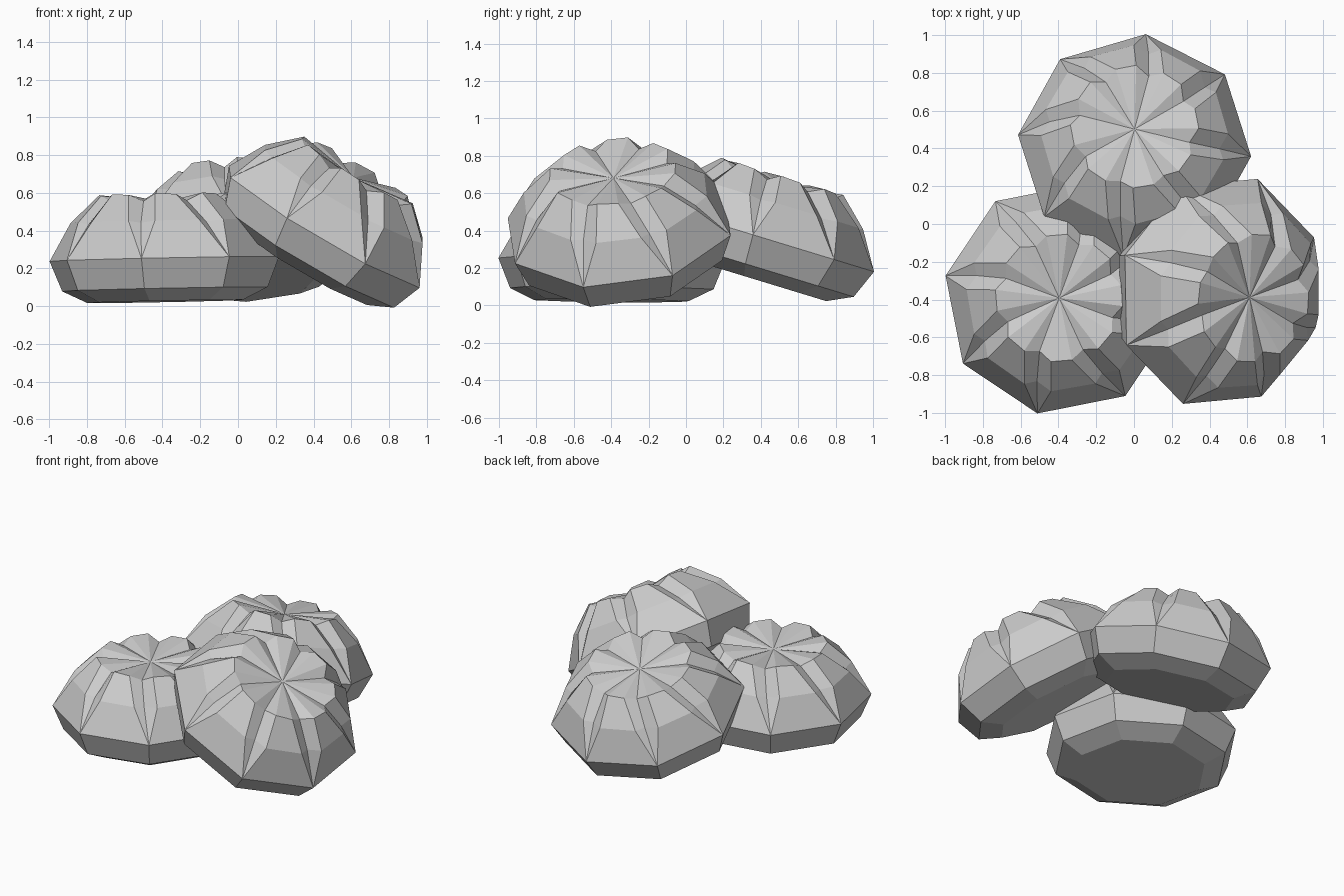
import bpy, bmesh
from math import radians, cos, sin
from mathutils import Vector, Matrix

if "Cube" in bpy.data.objects:
    bpy.data.objects.remove(bpy.data.objects["Cube"], do_unlink=True)

SIDES = 8

# One plain dough colour
dough = bpy.data.materials.new("pale_dough")
dough.use_nodes = True
dough.diffuse_color = (0.6, 0.6, 0.6, 1)
dough.node_tree.nodes["Principled BSDF"].inputs["Base Color"].default_value = (0.6, 0.6, 0.6, 1)


def polar(bm, radius, degrees, z):
    a = radians(degrees)
    return bm.verts.new((radius * cos(a), radius * sin(a), z))


def pleat_ring(bm, points):
    """Ring with a folded groove (shoulder, valley, shoulder) at every corner."""
    return [polar(bm, r, k * 360 / SIDES + shift, z)
            for k in range(SIDES) for shift, r, z in points]


def bun_mesh():
    bm = bmesh.new()
    # Octagonal base: underside, lower bevel, widest ring
    base = [[polar(bm, r, k * 360 / SIDES, z) for k in range(SIDES)]
            for r, z in ((0.42, -0.225), (0.555, -0.16), (0.62, 0))]
    bm.faces.new(base[0][::-1])
    for low, high in zip(base, base[1:]):
        for k in range(SIDES):
            n = (k + 1) % SIDES
            bm.faces.new((low[k], low[n], high[n], high[k]))
    # Pleats twist slightly as they rise to the crown
    mid = pleat_ring(bm, ((-11, 0.49, 0.20), (-4, 0.455, 0.19), (6, 0.495, 0.20)))
    top = pleat_ring(bm, ((-22, 0.335, 0.34), (-9, 0.30, 0.305), (4, 0.34, 0.345)))
    apex = bm.verts.new((0, 0, 0.30))
    wide, count = base[-1], len(mid)
    for k in range(SIDES):
        i = 3 * k
        bm.faces.new((wide[k], mid[i + 1], mid[i]))
        bm.faces.new((wide[k], mid[i + 2], mid[i + 1]))
        bm.faces.new((wide[k], wide[(k + 1) % SIDES], mid[(i + 3) % count], mid[i + 2]))
    for i in range(count):
        n = (i + 1) % count
        bm.faces.new((mid[i], mid[n], top[n], top[i]))
        bm.faces.new((top[i], top[n], apex))
    bmesh.ops.recalc_face_normals(bm, faces=bm.faces)
    mesh = bpy.data.meshes.new("pleated_bun")
    bm.to_mesh(mesh)
    bm.free()
    mesh.materials.append(dough)
    return mesh


mesh = bun_mesh()


def place_bun(name, centre, up, turn, scale=1.0):
    bun = bpy.data.objects.new(name, mesh)
    bpy.context.collection.objects.link(bun)
    tilt = Vector((0, 0, 1)).rotation_difference(Vector(up)).to_matrix().to_4x4()
    bun.matrix_world = (Matrix.Translation(centre) @ tilt
                        @ Matrix.Rotation(radians(turn), 4, "Z") @ Matrix.Scale(scale, 4))


# Three buns leaning on each other
place_bun("right_bun", (-0.39, -0.395, 0.25), (-0.02, 0.01, 1), 33.7)
place_bun("back_bun", (0.003, 0.415, 0.36), (0, 0.305, 1), -5.5)
place_bun("left_bun", (0.457, -0.357, 0.42), (0.594, -0.12, 1), 25.5, 1.015)
